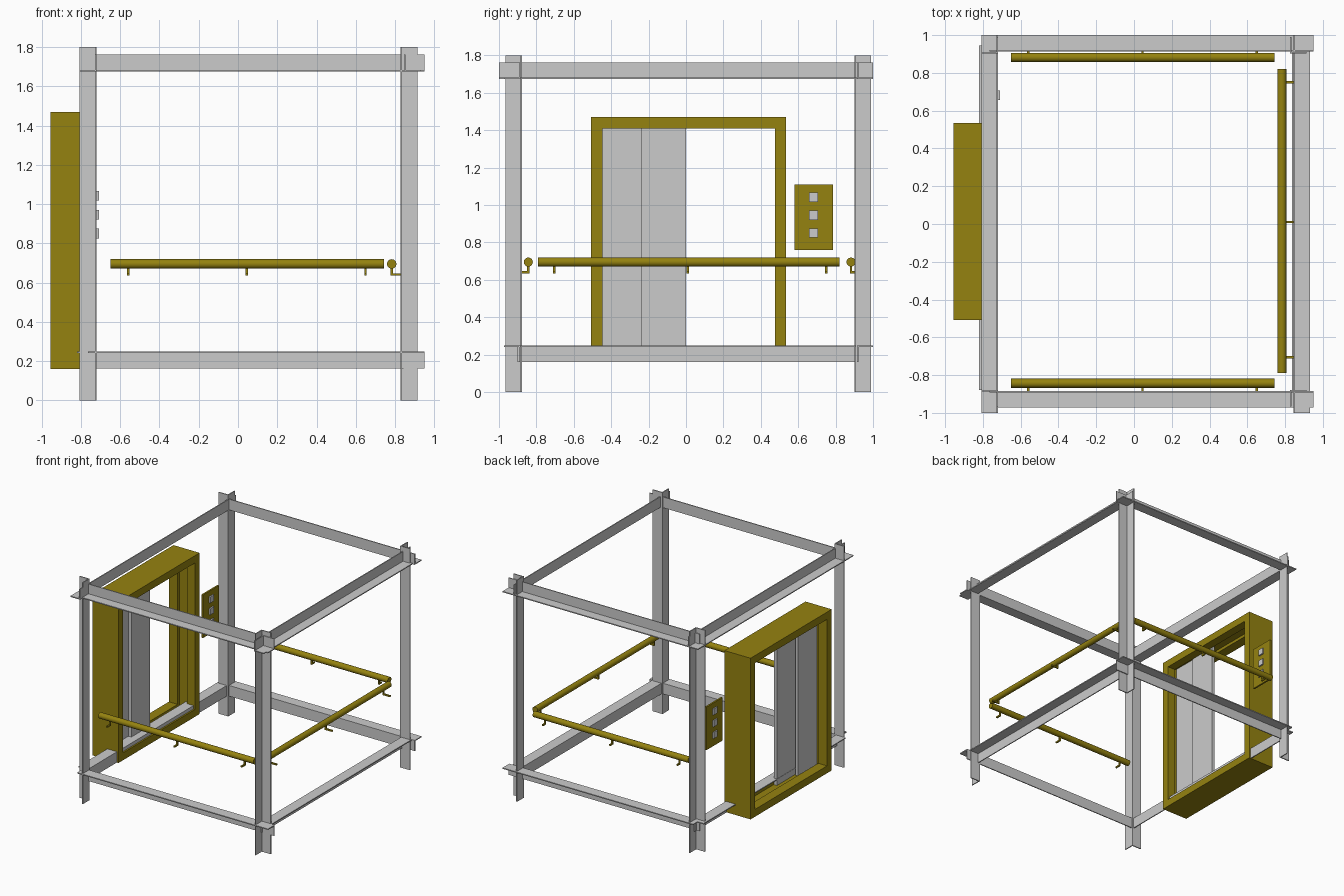
import bpy, bmesh
from mathutils import Vector

old = bpy.data.objects.get("Cube")
if old:
    bpy.data.objects.remove(old, do_unlink=True)


def material(name, rgb):
    m = bpy.data.materials.new(name)
    m.use_nodes = True
    m.diffuse_color = (*rgb, 1)
    m.node_tree.nodes["Principled BSDF"].inputs["Base Color"].default_value = (*rgb, 1)
    return m


STEEL = material("light grey steel", (0.6, 0.6, 0.6))
BRASS = material("dark brass", (0.30, 0.225, 0.005))


def finish(name, bm, mat):
    bmesh.ops.recalc_face_normals(bm, faces=bm.faces)
    mesh = bpy.data.meshes.new(name)
    bm.to_mesh(mesh)
    bm.free()
    mesh.materials.append(mat)
    ob = bpy.data.objects.new(name, mesh)
    bpy.context.collection.objects.link(ob)
    return ob


def prism(name, points, sweep, mat):
    """Extrude a flat outline along a vector."""
    bm = bmesh.new()
    face = bm.faces.new([bm.verts.new(p) for p in points])
    ext = bmesh.ops.extrude_face_region(bm, geom=[face], use_keep_orig=True)
    moved = [v for v in ext["geom"] if isinstance(v, bmesh.types.BMVert)]
    bmesh.ops.translate(bm, vec=sweep, verts=moved)
    return finish(name, bm, mat)


def box(name, lo, hi, mat):
    (x0, y0, z0), (x1, y1, z1) = lo, hi
    outline = [(x0, y0, z0), (x1, y0, z0), (x1, y1, z0), (x0, y1, z0)]
    return prism(name, outline, Vector((0, 0, z1 - z0)), mat)


def angle_bar(name, corner, wing_a, wing_b, sweep):
    """Steel angle whose two wings run from the corner."""
    size, thick = 0.087, 0.008
    c, a, b = Vector(corner), Vector(wing_a), Vector(wing_b)
    steps = [(0, 0), (size, 0), (size, thick), (thick, thick), (thick, size), (0, size)]
    prism(name, [c + a * u + b * v for u, v in steps], Vector(sweep), STEEL)


# Corner posts, wings pointing outwards
for sx, x, side in ((-1, -0.72, "right"), (1, 0.827, "left")):
    for sy, y, end in ((-1, -0.878, "front"), (1, 0.902, "back")):
        angle_bar(f"{end}_{side}_post", (x, y, 0), (sx, 0, 0), (0, sy, 0), (0, 0, 1.8))

# Horizontal beams: lower ring flanges on top, upper ring flanges below
for level, z, up in (("lower", 0.248, -1), ("upper", 1.675, 1)):
    for end, y, sy in (("front", -0.885, -1), ("back", 0.913, 1)):
        angle_bar(f"{level}_{end}_beam", (-0.765, y, z), (0, sy, 0), (0, 0, up), (1.715, 0, 0))
for side, x, sx in (("right", -0.72, -1), ("left", 0.845, 1)):
    angle_bar(f"upper_{side}_beam", (x, -1, 1.675), (sx, 0, 0), (0, 0, 1), (0, 2, 0))
angle_bar("lower_right_beam", (-0.733, -0.88, 0.248), (-1, 0, 0), (0, 0, -1), (0, 1.825, 0))
angle_bar("lower_left_beam", (0.836, -0.9, 0.248), (1, 0, 0), (0, 0, -1), (0, 1.81, 0))


def ring(name, x0, x1, inset):
    """Rectangular door surround between two depths."""
    bm = bmesh.new()
    outer = [(-0.507, 0.16), (0.535, 0.16), (0.535, 1.47), (-0.507, 1.47)]
    mid_y, mid_z = 0.014, 0.815
    rows = []
    for x in (x0, x1):
        rows.append([bm.verts.new((x, y, z)) for y, z in outer])
        rows.append([bm.verts.new((x, y + (inset if y < mid_y else -inset),
                                   z + (inset if z < mid_z else -inset))) for y, z in outer])
    for p, q in ((0, 1), (1, 3), (3, 2), (2, 0)):
        for i in range(4):
            j = (i + 1) % 4
            bm.faces.new((rows[p][i], rows[p][j], rows[q][j], rows[q][i]))
    return finish(name, bm, BRASS)


# Door surround with a recessed track in the middle
ring("door_frame_outer", -0.955, -0.875, 0.06)
ring("door_frame_track", -0.875, -0.79, 0.035)
ring("door_frame_inner", -0.79, -0.72, 0.06)

# Two overlapping sliding leaves, half open
box("rear_door_leaf", (-0.85, -0.47, 0.195), (-0.825, -0.225, 1.435), STEEL)
box("front_door_leaf", (-0.818, -0.237, 0.195), (-0.793, 0, 1.435), STEEL)

# Control panel and buttons
box("control_panel", (-0.735, 0.58, 0.76), (-0.721, 0.785, 1.11), BRASS)
for i in range(3):
    z = 0.85 + 0.096 * i
    box(f"button_{i + 1}", (-0.745, 0.657, z - 0.025), (-0.709, 0.707, z + 0.025), STEEL)


def rail(name, start, end, out, reach, stations):
    """Round handrail carried by bent brackets."""
    a, b = Vector(start), Vector(end)
    axis = (b - a).normalized()
    bm = bmesh.new()
    bmesh.ops.create_cone(bm, cap_ends=True, segments=32, radius1=0.024, radius2=0.024,
                          depth=(b - a).length)
    rot = axis.to_track_quat("Z", "Y").to_matrix()
    bmesh.ops.rotate(bm, matrix=rot, verts=bm.verts)
    bmesh.ops.translate(bm, vec=(a + b) / 2, verts=bm.verts)
    ob = finish(name, bm, BRASS)
    bpy.ops.object.select_all(action="DESELECT")
    ob.select_set(True)
    bpy.context.view_layer.objects.active = ob
    bpy.ops.object.shade_smooth_by_angle()
    w, drop = 0.006, 0.06
    path = [(-w, 0), (-w, -drop), (reach, -drop), (reach, 2 * w - drop), (w, 2 * w - drop), (w, 0)]
    for i, s in enumerate(stations):
        base = a + axis * (s - w)
        pts = [base + Vector(out) * u + Vector((0, 0, v)) for u, v in path]
        prism(f"{name}_bracket_{i + 1}", pts, axis * 2 * w, BRASS)


# Handrails on three sides
spots = (0.09, 0.695, 1.3)
rail("front_handrail", (-0.65, -0.843, 0.695), (0.745, -0.843, 0.695), (0, -1, 0), 0.042, spots)
rail("back_handrail", (-0.65, 0.882, 0.695), (0.745, 0.882, 0.695), (0, 1, 0), 0.031, spots)
rail("left_handrail", (0.783, -0.79, 0.695), (0.783, 0.82, 0.695), (1, 0, 0), 0.062,
     (0.085, 0.8, 1.54))
